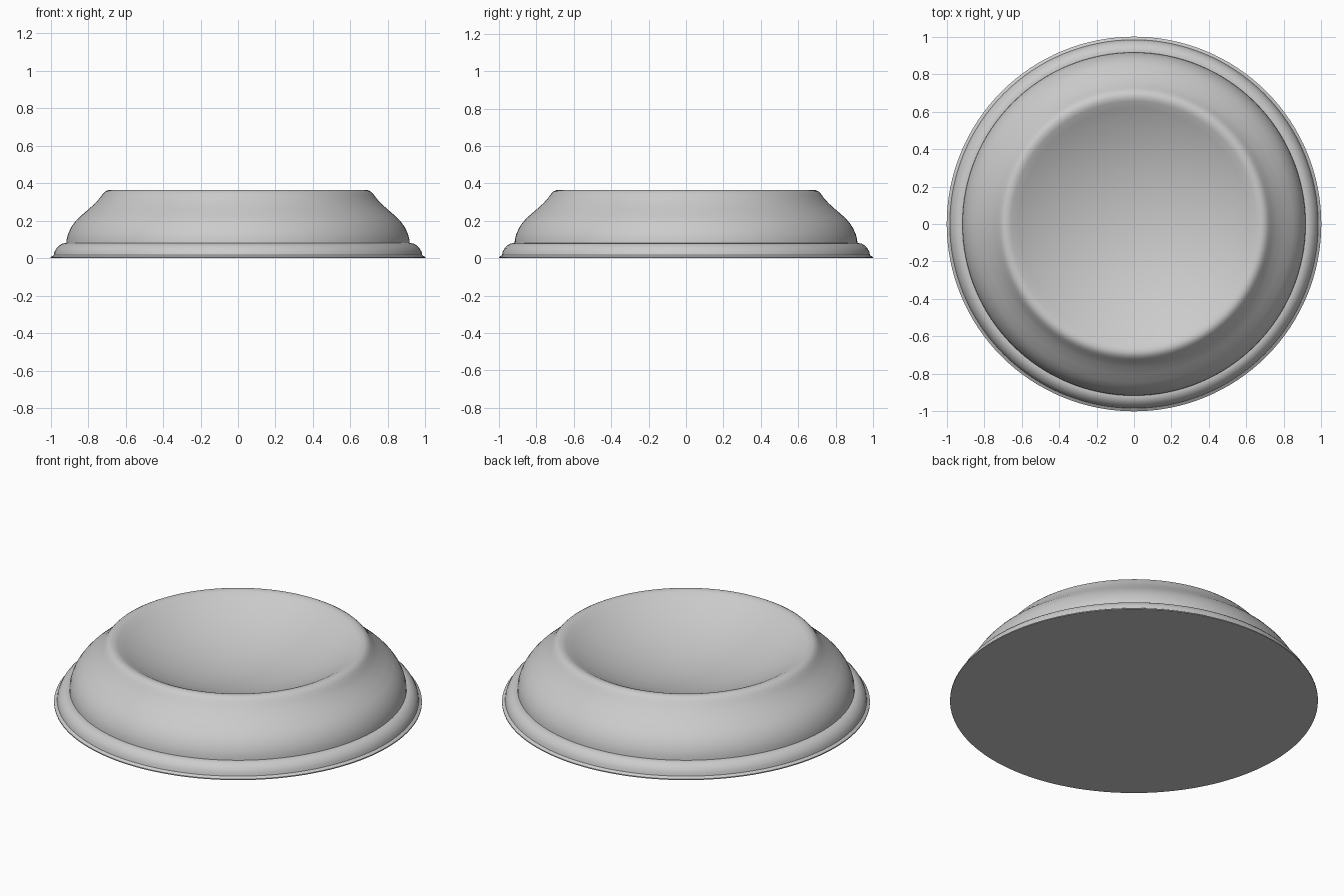
import bpy
import math

cube = bpy.data.objects.get("Cube")
if cube:
    bpy.data.objects.remove(cube, do_unlink=True)

SEGMENTS = 128

grey = bpy.data.materials.new("light grey")
grey.use_nodes = True
colour = (0.6, 0.6, 0.6, 1)
grey.diffuse_color = colour
grey.node_tree.nodes["Principled BSDF"].inputs["Base Color"].default_value = colour


def lathe(name, profile):
    """Spin a (radius, height) profile, listed bottom to top, around z."""
    verts, faces, rings = [], [], []
    for r, z in profile:
        count = 1 if r == 0 else SEGMENTS
        rings.append(range(len(verts), len(verts) + count))
        for i in range(count):
            a = math.tau * i / SEGMENTS
            verts.append((r * math.cos(a), r * math.sin(a), z))
    for low, high in zip(rings, rings[1:]):
        for i in range(SEGMENTS):
            j = (i + 1) % SEGMENTS
            if len(low) == 1:
                faces.append((low[0], high[j], high[i]))
            elif len(high) == 1:
                faces.append((low[i], low[j], high[0]))
            else:
                faces.append((low[i], low[j], high[j], high[i]))
    mesh = bpy.data.meshes.new(name)
    mesh.from_pydata(verts, [], faces)
    mesh.materials.append(grey)
    obj = bpy.data.objects.new(name, mesh)
    bpy.context.collection.objects.link(obj)
    bpy.ops.object.select_all(action="DESELECT")
    obj.select_set(True)
    bpy.context.view_layer.objects.active = obj
    bpy.ops.object.shade_smooth_by_angle(angle=math.radians(30))


# Thin adhesive disc under the foot
lathe("base_disc", [(0, 0), (1, 0), (1, 0.006), (0.984, 0.016), (0.9, 0.016)])

# Rounded skirt
lathe("skirt", [(0.984, 0.014), (0.98, 0.034), (0.97, 0.053), (0.955, 0.068),
                (0.94, 0.077), (0.925, 0.08), (0.9, 0.08)])

# Body flank and rounded rim, followed by the spherical dish
RIM, RIM_Z, DEPTH = 0.655, 0.358, 0.18
sphere = (RIM ** 2 + DEPTH ** 2) / (2 * DEPTH)
edge = math.asin(RIM / sphere)
flank = [(0.917, 0.07), (0.915, 0.1), (0.907, 0.13), (0.892, 0.163),
         (0.872, 0.192), (0.847, 0.219), (0.805, 0.255), (0.763, 0.293),
         (0.737, 0.322), (0.722, 0.343), (0.71, 0.355), (0.698, 0.362),
         (0.685, 0.365), (0.669, 0.363)]
dish = []
for i in range(17):
    a = edge * (1 - i / 16)
    dish.append((0 if i == 16 else sphere * math.sin(a),
                 RIM_Z - DEPTH + sphere * (1 - math.cos(a))))
lathe("body", flank + dish)
